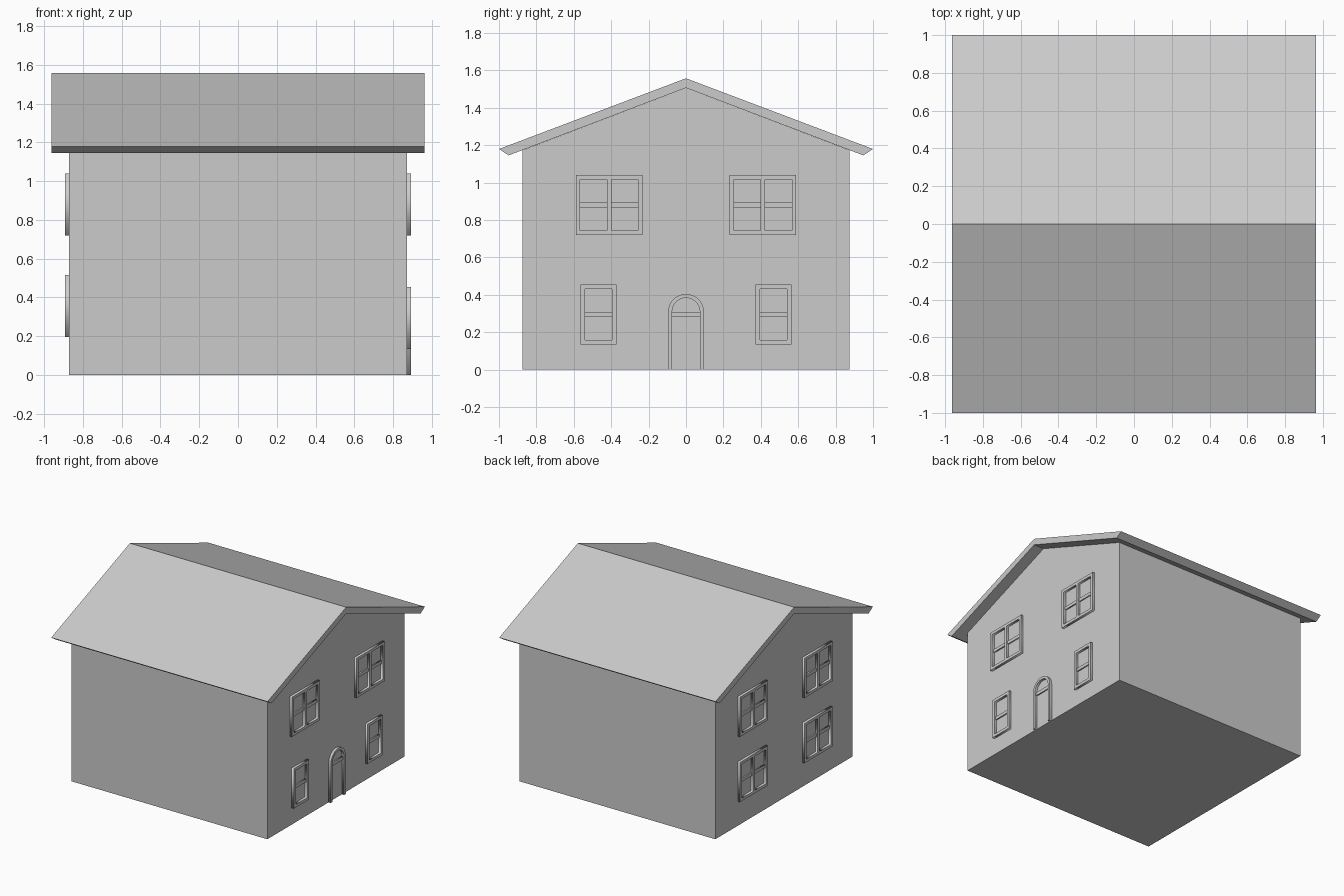
import bpy
import bmesh
import math
from mathutils import Vector

cube = bpy.data.objects.get("Cube")
if cube:
    bpy.data.objects.remove(cube, do_unlink=True)

grey = bpy.data.materials.new("plain_grey")
grey.use_nodes = True
GREY = (0.6, 0.6, 0.6, 1)
grey.diffuse_color = GREY
grey.node_tree.nodes["Principled BSDF"].inputs["Base Color"].default_value = GREY

WALL = 0.873      # half width of the walls
FACE = 0.893      # outer face of the trim
BAR = 0.883       # outer face of the thin crossbars
RIM = 0.023


def add_object(name, mesh):
    mesh.materials.clear()
    mesh.materials.append(grey)
    obj = bpy.data.objects.new(name, mesh)
    bpy.context.collection.objects.link(obj)
    return obj


def extrude_x(name, profile, half):
    """Prism along x from a (y, z) outline."""
    bm = bmesh.new()
    face = bm.faces.new([bm.verts.new((-half, y, z)) for y, z in profile])
    new = bmesh.ops.extrude_face_region(bm, geom=[face])["geom"]
    verts = [v for v in new if isinstance(v, bmesh.types.BMVert)]
    bmesh.ops.translate(bm, verts=verts, vec=(2 * half, 0, 0))
    bmesh.ops.recalc_face_normals(bm, faces=bm.faces)
    mesh = bpy.data.meshes.new(name)
    bm.to_mesh(mesh)
    bm.free()
    return add_object(name, mesh)


def wall_plate(name, outlines, outer, side):
    """Flat plate on a gable wall; later outlines cut holes in the first."""
    inner = WALL - 0.005
    curve = bpy.data.curves.new(name + "_outline", "CURVE")
    curve.dimensions = "2D"
    curve.fill_mode = "BOTH"
    curve.extrude = (outer - inner) / 2
    for points in outlines:
        spline = curve.splines.new("POLY")
        spline.points.add(len(points) - 1)
        for p, (y, z) in zip(spline.points, points):
            p.co = (y, z, 0, 1)
        spline.use_cyclic_u = True
    helper = bpy.data.objects.new(name + "_outline", curve)
    bpy.context.collection.objects.link(helper)
    deps = bpy.context.evaluated_depsgraph_get()
    mesh = bpy.data.meshes.new_from_object(helper.evaluated_get(deps))
    bpy.data.objects.remove(helper, do_unlink=True)
    bpy.data.curves.remove(curve)
    for v in mesh.vertices:
        y, z, depth = v.co
        v.co = Vector((side * (depth + (inner + outer) / 2), side * y, z))
    bm = bmesh.new()
    bm.from_mesh(mesh)
    bmesh.ops.remove_doubles(bm, verts=bm.verts, dist=0.0001)
    bmesh.ops.recalc_face_normals(bm, faces=bm.faces)
    bm.to_mesh(mesh)
    bm.free()
    return add_object(name, mesh)


def rect(y0, y1, z0, z1):
    return [(y0, z0), (y1, z0), (y1, z1), (y0, z1)]


def window(name, y, z, width, panes, side):
    """Frame with full-height panes, each crossed by a shallow bar."""
    y0, y1, z1 = y - width / 2, y + width / 2, z + 0.32
    pane = (width - RIM * (panes + 1)) / panes
    holes = []
    for i in range(panes):
        start = y0 + RIM + i * (pane + RIM)
        holes.append(rect(start, start + pane, z + RIM, z1 - RIM))
    wall_plate(name + "_frame", [rect(y0, y1, z, z1)] + holes, FACE, side)
    mid = z + 0.16
    wall_plate(name + "_crossbar",
               [rect(y0 + 0.01, y1 - 0.01, mid - 0.013, mid + 0.013)], BAR, side)


# Walls with gables
eave = 1.174
extrude_x("walls", [(-WALL, 0), (WALL, 0), (WALL, eave), (0, 1.507), (-WALL, eave)], WALL)

# Roof slab
extrude_x("roof", [(-1, 1.18), (-0.948, 1.146), (0, 1.507), (0.948, 1.146),
                   (1, 1.18), (0, 1.558)], 0.963)

# Windows on both gable walls
for s, label in ((-1, "front"), (1, "rear")):
    window("left_upper_window_" + label, s * 0.411, 0.72, 0.355, 2, 1)
    window("left_lower_window_" + label, s * 0.468, 0.135, 0.192, 1, 1)
    window("right_upper_window_" + label, s * 0.411, 0.72, 0.355, 2, -1)
    window("right_lower_window_" + label, s * 0.411, 0.195, 0.355, 2, -1)

# Arched door surround
SPRING = 0.31


def arch(radius, direction):
    steps = 24
    return [(direction * radius * math.cos(math.pi * i / steps),
             SPRING + radius * math.sin(math.pi * i / steps)) for i in range(steps + 1)]


outer_r, inner_r = 0.095, 0.074
outline = ([(outer_r, 0)] + arch(outer_r, 1) + [(-outer_r, 0), (-inner_r, 0)]
           + arch(inner_r, -1) + [(inner_r, 0)])
wall_plate("door_surround", [outline], FACE, 1)
wall_plate("door_crossbar", [rect(-0.085, 0.085, 0.282, 0.308)], BAR, 1)
